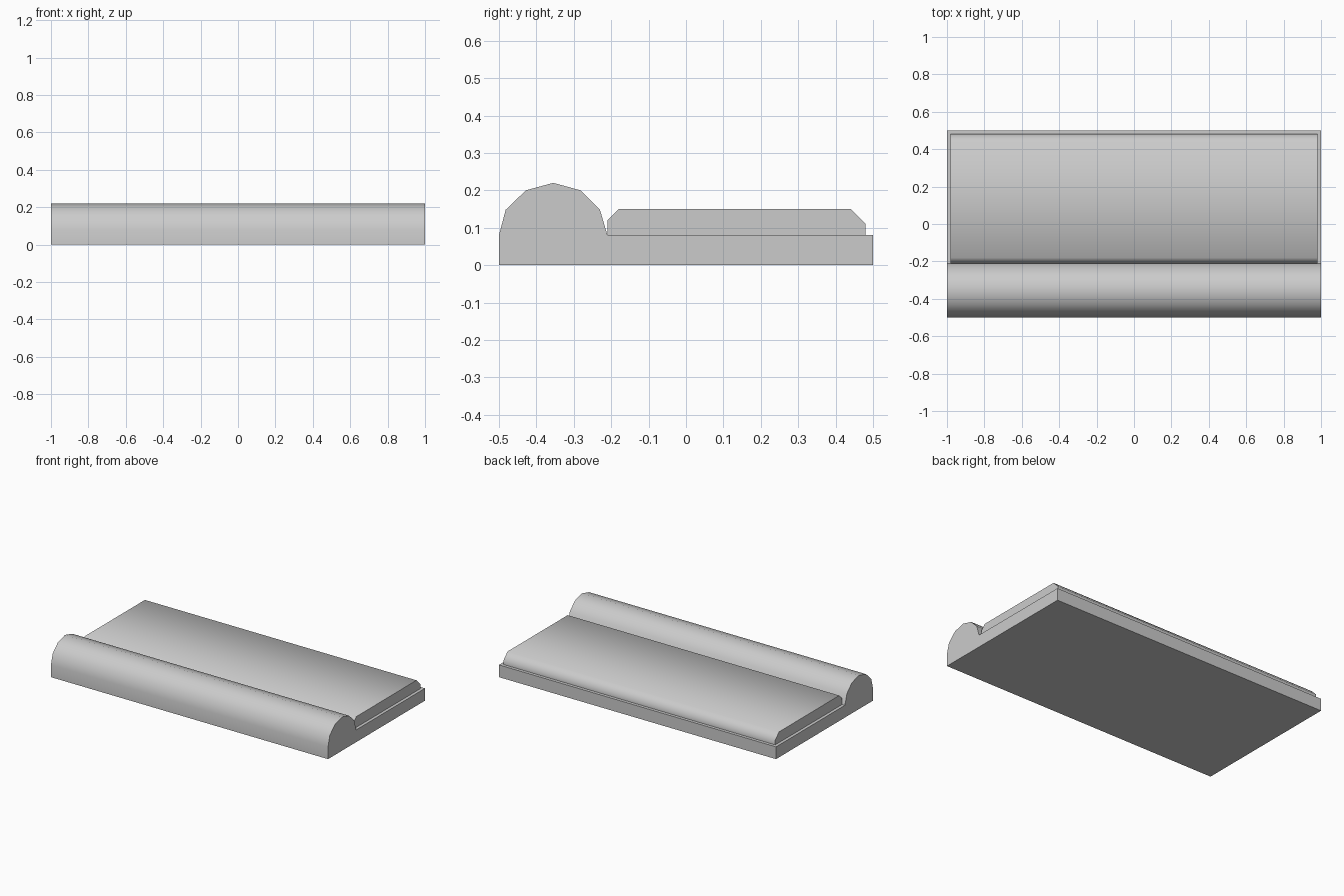
import bpy
import bmesh
import math

cube = bpy.data.objects.get("Cube")
if cube:
    bpy.data.objects.remove(cube, do_unlink=True)

grey = bpy.data.materials.new("light grey")
grey.use_nodes = True
colour = (0.6, 0.6, 0.6, 1)
grey.diffuse_color = colour
grey.node_tree.nodes["Principled BSDF"].inputs["Base Color"].default_value = colour


def extrude_profile(name, profile, half_width, angle):
    """Sweep a closed (y, z) side profile along x."""
    bm = bmesh.new()
    side = bm.faces.new([bm.verts.new((-half_width, y, z)) for y, z in profile])
    swept = bmesh.ops.extrude_face_region(bm, geom=[side], use_keep_orig=True)
    moved = [v for v in swept["geom"] if isinstance(v, bmesh.types.BMVert)]
    bmesh.ops.translate(bm, vec=(2 * half_width, 0, 0), verts=moved)
    bmesh.ops.recalc_face_normals(bm, faces=bm.faces)
    mesh = bpy.data.meshes.new(name)
    bm.to_mesh(mesh)
    bm.free()
    mesh.materials.append(grey)
    obj = bpy.data.objects.new(name, mesh)
    bpy.context.collection.objects.link(obj)
    bpy.ops.object.select_all(action="DESELECT")
    obj.select_set(True)
    bpy.context.view_layer.objects.active = obj
    bpy.ops.object.shade_smooth_by_angle(angle=math.radians(angle))
    return obj


# Flat base with the rounded front roll
extrude_profile("base_with_front_roll", [
    (-0.5, 0), (0.5, 0), (0.5, 0.08), (-0.21, 0.08), (-0.23, 0.148),
    (-0.282, 0.2), (-0.355, 0.22), (-0.428, 0.2), (-0.482, 0.148), (-0.5, 0.08),
], 1.0, 40)

# Raised top panel with chamfered long edges
extrude_profile("top_panel", [
    (-0.21, 0.08), (0.48, 0.08), (0.48, 0.11), (0.44, 0.15),
    (-0.18, 0.15), (-0.21, 0.12),
], 0.98, 50)
